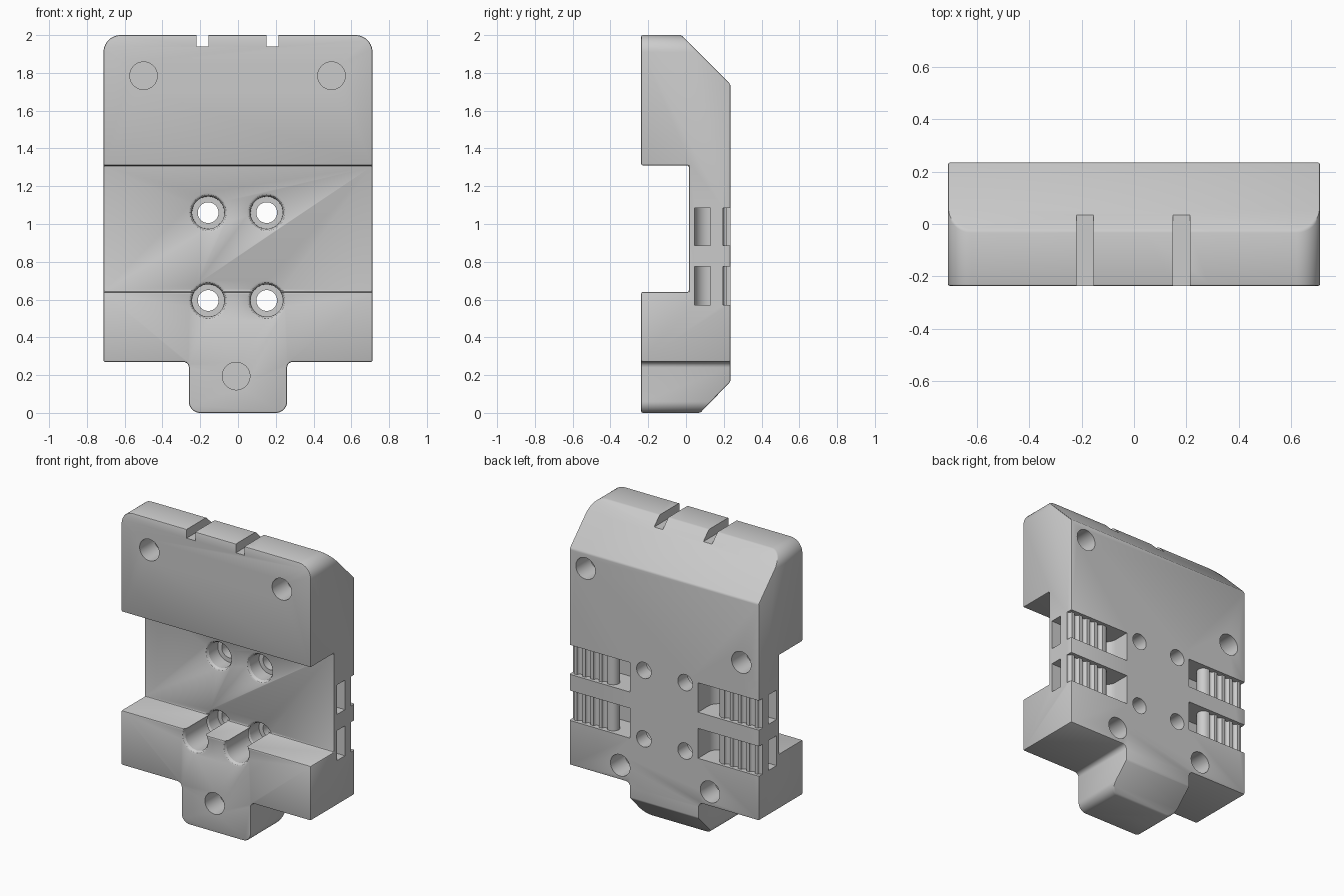
import bpy, bmesh, math
from mathutils import Vector

old = bpy.data.objects.get("Cube")
if old:
    bpy.data.objects.remove(old, do_unlink=True)

grey = bpy.data.materials.new("plain grey")
grey.use_nodes = True
grey.diffuse_color = (0.6, 0.6, 0.6, 1)
grey.node_tree.nodes["Principled BSDF"].inputs["Base Color"].default_value = (0.6, 0.6, 0.6, 1)

PLACE = {"x": lambda a, b, d: (d, a, b),
         "y": lambda a, b, d: (a, d, b),
         "z": lambda a, b, d: (a, b, d)}


def finish(name, bm):
    bmesh.ops.recalc_face_normals(bm, faces=bm.faces)
    mesh = bpy.data.meshes.new(name)
    bm.to_mesh(mesh)
    bm.free()
    mesh.materials.append(grey)
    ob = bpy.data.objects.new(name, mesh)
    bpy.context.collection.objects.link(ob)
    return ob


def loft(name, rings):
    """Closed solid through rings that have equal point counts."""
    bm = bmesh.new()
    rows = [[bm.verts.new(p) for p in ring] for ring in rings]
    for lo, hi in zip(rows, rows[1:]):
        for i in range(len(lo)):
            bm.faces.new((lo[i - 1], lo[i], hi[i], hi[i - 1]))
    bm.faces.new(rows[0])
    bm.faces.new(rows[-1])
    return finish(name, bm)


def prism(name, axis, pts, lo, hi):
    return loft(name, [[PLACE[axis](a, b, d) for a, b in pts] for d in (lo, hi)])


def rod(name, x, z, steps, n=40):
    """Turned solid along y from (y, radius) steps."""
    turn = [2 * math.pi * i / n for i in range(n)]
    return loft(name, [[(x + r * math.cos(t), y, z + r * math.sin(t)) for t in turn]
                       for y, r in steps])


def box(name, x0, x1, y0, y1, z0, z1):
    return prism(name, "z", [(x0, y0), (x1, y0), (x1, y1), (x0, y1)], z0, z1)


def arc(cx, cy, r, a0, a1, n=10):
    angles = [math.radians(a0 + (a1 - a0) * i / n) for i in range(n + 1)]
    return [(cx + r * math.cos(a), cy + r * math.sin(a)) for a in angles]


def apply(ob, kind, **settings):
    mod = ob.modifiers.new(kind.title(), kind)
    for key, value in settings.items():
        setattr(mod, key, value)
    bpy.context.view_layer.objects.active = ob
    bpy.ops.object.modifier_apply(modifier=mod.name)


def combine(ob, tool, operation="DIFFERENCE"):
    apply(ob, "BOOLEAN", operation=operation, solver="EXACT", object=tool)
    bpy.data.objects.remove(tool, do_unlink=True)


# Main plate: side profile intersected with the rounded front outline
side = [(-.237, 0), (.075, 0), (.235, .165), (.235, 1.74), (-.025, 2), (-.237, 2),
        (-.237, 1.31), (.015, 1.31), (.015, .64), (-.237, .64)]
plate = prism("carriage_plate", "x", side, -1, 1)
half = (arc(.20, .06, .06, -90, 0) + arc(.29, .24, .03, 180, 90, 6)
        + [(.712, .27)] + arc(.622, 1.91, .09, 0, 90))
outline = half + [(-x, z) for x, z in reversed(half)]
combine(plate, prism("outline", "y", outline, -.5, .5), "INTERSECT")
apply(plate, "BEVEL", width=.008, segments=2, limit_method="ANGLE",
      angle_limit=math.radians(35))

# Slots across the top edge
for x in (-.1875, .1825):
    combine(plate, box("top_slot", x - .0325, x + .0325, -.5, .5, 1.94, 2.2))

# Blind round pockets, front then back
for x, z in ((-.5, 1.785), (.495, 1.785), (-.01, .195)):
    combine(plate, rod("front_pocket", x, z, [(-.4, .073), (-.08, .073)]))
for x, z in ((.59, 1.635), (-.58, 1.31), (.33, .368), (-.345, .368)):
    combine(plate, rod("back_pocket", x, z, [(.4, .073), (.08, .073)]))

# Counterbored screw holes with a softened lip
bore = [(.015, .105), (.02, .095), (.035, .086), (.13, .085), (.13, .055), (.4, .055)]
lip = [(-.4, .105), (-.237, .105), (-.232, .095), (-.217, .086), (.015, .085)]
for x in (-.158, .152):
    combine(plate, rod("upper_screw_hole", x, 1.06, [(-.1, .105)] + bore))
    combine(plate, rod("lower_screw_hole", x, .595, lip + bore))

# Belt clamps: a folded channel around a toothed tongue, both sides
channel = [(.8, .3), (.255, .3)] + arc(.335, .125, .08, 180, 270)
channel += [(.8, .045), (.8, .13)] + arc(.425, .1725, .0425, 270, 90)
for i in range(5):
    channel += arc(.46 + i * .0625, .215, .02, 180, 360, 8)
channel += [(.8, .215)]
for sign in (1, -1):
    for z0, z1 in ((.572, .775), (.885, 1.085)):
        pts = [(sign * x, y) for x, y in channel]
        combine(plate, prism("belt_channel", "z", pts, z0, z1))

bpy.ops.object.select_all(action="DESELECT")
plate.select_set(True)
bpy.context.view_layer.objects.active = plate
bpy.ops.object.shade_smooth_by_angle(angle=math.radians(30))
